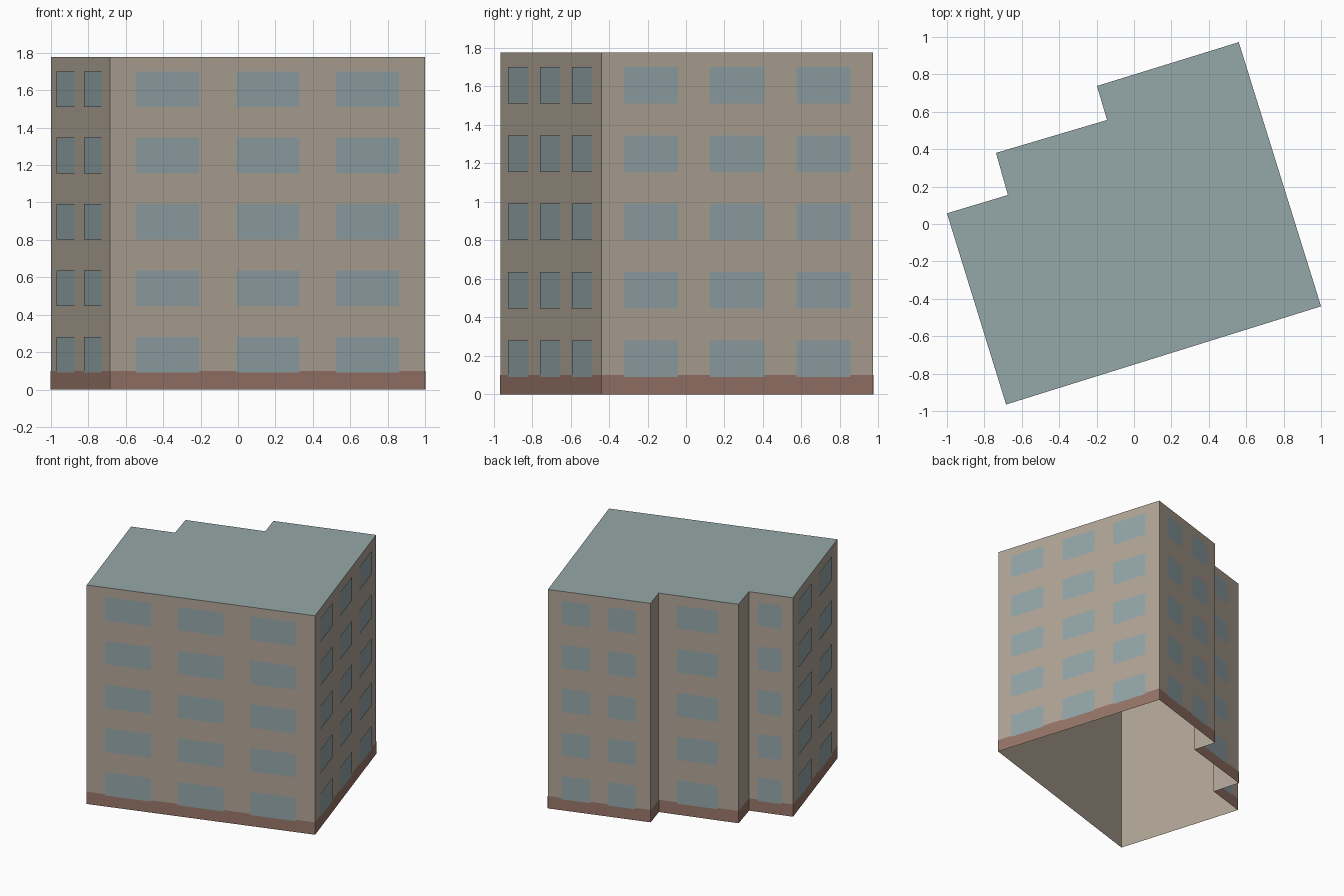
import bpy
import bmesh
from mathutils import Vector

HEIGHT = 1.777
FLOORS = 5
STOREY = HEIGHT / FLOORS

cube = bpy.data.objects.get("Cube")
if cube:
    bpy.data.objects.remove(cube, do_unlink=True)


def material(name, rgb):
    mat = bpy.data.materials.new(name)
    mat.use_nodes = True
    mat.diffuse_color = (*rgb, 1)
    mat.node_tree.nodes["Principled BSDF"].inputs["Base Color"].default_value = (*rgb, 1)
    return mat


wall_mat = material("beige wall", (0.44, 0.376, 0.31))
roof_mat = material("grey green roof", (0.3, 0.386, 0.392))
glass_mat = material("blue grey glass", (0.296, 0.376, 0.392))
plinth_mat = material("brown plinth", (0.31, 0.18, 0.141))


def build(name, polygons, mat):
    """Make one object from a list of polygons."""
    bm = bmesh.new()
    for points in polygons:
        bm.faces.new([bm.verts.new(p) for p in points])
    bmesh.ops.remove_doubles(bm, verts=bm.verts, dist=0.0001)
    mesh = bpy.data.meshes.new(name)
    bm.to_mesh(mesh)
    bm.free()
    mesh.materials.append(mat)
    obj = bpy.data.objects.new(name, mesh)
    bpy.context.collection.objects.link(obj)
    return obj


def panel(a, b, u0, u1, z0, z1, offset=0.0):
    """Upright rectangle on the wall from a to b, moved outwards by offset."""
    d = b - a
    out = Vector((d.y, -d.x)).normalized() * offset
    p, q = a + d * u0 + out, a + d * u1 + out
    return [(p.x, p.y, z0), (q.x, q.y, z0), (q.x, q.y, z1), (p.x, p.y, z1)]


# Footprint, anticlockwise, with the window spans along each wall
wide = [(0.082, 0.282), (0.4, 0.6), (0.717, 0.916)]
plan = [
    ((-0.684, -0.965), wide),                           # front
    ((1.0, -0.44), wide),                               # left side
    ((0.56, 0.972), [(0.135, 0.41), (0.58, 0.857)]),    # back, main bay
    ((-0.198, 0.738), []),                              # first step
    ((-0.144, 0.556), [(0.23, 0.74)]),                  # back, middle bay
    ((-0.738, 0.38), []),                               # second step
    ((-0.674, 0.155), [(0.21, 0.74)]),                  # back, end bay
    ((-1.0, 0.057), [(0.11, 0.41), (0.575, 0.864)]),    # right side
]
corners = [Vector(p) for p, spans in plan]
sides = list(zip(corners, corners[1:] + corners[:1], [s for p, s in plan]))

# Open-bottomed shell and flat roof
build("walls", [panel(a, b, 0, 1, 0, HEIGHT) for a, b, s in sides], wall_mat)
build("roof", [[(c.x, c.y, HEIGHT) for c in corners]], roof_mat)

# Painted plinth band
build("plinth", [panel(a, b, 0, 1, 0, 0.1, 0.002) for a, b, s in sides], plinth_mat)

# Window plates on every storey
windows = []
for a, b, spans in sides:
    for u0, u1 in spans:
        for floor in range(FLOORS):
            z = 0.09 + floor * STOREY
            windows.append(panel(a, b, u0, u1, z, z + 0.19, 0.004))
build("windows", windows, glass_mat)
